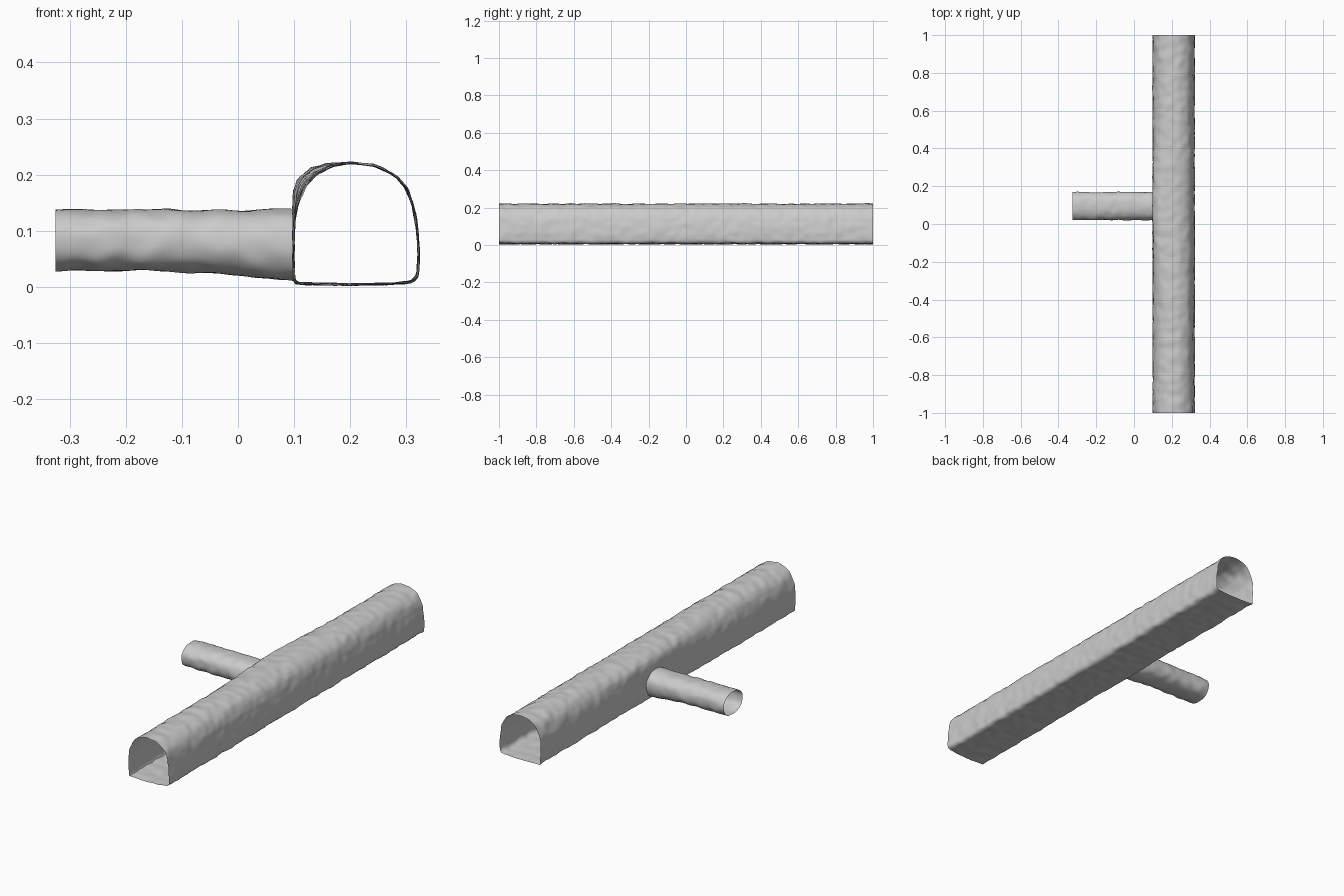
import bpy, bmesh, math
from mathutils import Vector, noise

if "Cube" in bpy.data.objects:
    bpy.data.objects.remove(bpy.data.objects["Cube"])


def rough(p, amp):
    # small rock-like offset
    return p + noise.noise_vector(p * 24) * amp


def resample(pts, n):
    # evenly spaced points round a closed profile
    pts = [Vector(p) for p in pts]
    segs = [(a, b, (b - a).length) for a, b in zip(pts, pts[1:] + pts[:1])]
    total, out = sum(s[2] for s in segs), []
    for i in range(n):
        d = total * i / n
        for a, b, length in segs:
            if d <= length:
                out.append(a.lerp(b, d / length))
                break
            d -= length
    return out


def loft(name, rings, keep=lambda vs: True):
    # open-ended skin through closed rings
    bm = bmesh.new()
    grid = [[bm.verts.new(p) for p in ring] for ring in rings]
    n = len(grid[0])
    for a, b in zip(grid, grid[1:]):
        for j in range(n):
            vs = (a[j], a[(j + 1) % n], b[(j + 1) % n], b[j])
            if keep(vs):
                bm.faces.new(vs)
    bmesh.ops.delete(bm, geom=[v for v in bm.verts if not v.link_faces], context='VERTS')
    bmesh.ops.recalc_face_normals(bm, faces=bm.faces)
    me = bpy.data.meshes.new(name)
    bm.to_mesh(me)
    bm.free()
    ob = bpy.data.objects.new(name, me)
    bpy.context.collection.objects.link(ob)
    bpy.context.view_layer.objects.active = ob
    ob.select_set(True)
    bpy.ops.object.shade_smooth_by_angle(angle=math.radians(50))
    ob.select_set(False)
    return ob


# Side passage outline: rounded oval whose floor drops towards the junction
def side_point(x, a):
    t = min(max((x + 0.325) / 0.425, 0), 1)
    low = 0.029 - 0.006 * t - 0.012 * max(0, (t - 0.6) / 0.4)
    high = 0.137
    c, s = math.cos(a), math.sin(a)
    e = 2 / 2.4
    y = 0.095 + 0.074 * math.copysign(abs(c) ** e, c)
    z = (low + high) / 2 + (high - low) / 2 * math.copysign(abs(s) ** e, s)
    return Vector((x, y, z))


def in_opening(v):
    p = v.co
    if p.x > 0.15:
        return False
    return (abs(p.y - 0.095) / 0.076) ** 2.4 + (abs(p.z - 0.074) / 0.066) ** 2.4 < 1


# Main tunnel: arched section, left shoulder fuller near the junction
right = [(0.20, 0.221), (0.24, 0.217), (0.265, 0.207), (0.285, 0.194), (0.30, 0.175),
         (0.312, 0.145), (0.319, 0.105), (0.322, 0.06), (0.320, 0.02), (0.311, 0.009),
         (0.27, 0.005), (0.20, 0.004), (0.14, 0.005), (0.10, 0.007), (0.0985, 0.06)]
plain = right + [(0.10, 0.12), (0.107, 0.15), (0.119, 0.178), (0.137, 0.199), (0.165, 0.215)]
full = right + [(0.099, 0.13), (0.099, 0.17), (0.107, 0.194), (0.129, 0.211), (0.16, 0.219)]
plain, full = resample(plain, 76), resample(full, 76)
rings = []
for i in range(181):
    y = -1 + 2 * i / 180
    w = math.exp(-((y - 0.1) / 0.3) ** 2)
    ring = []
    for a, b in zip(plain, full):
        q = a.lerp(b, w)
        p = rough(Vector((q.x, y, q.y)), 0.004)
        p.y = y
        p.z = max(p.z, 0)
        ring.append(p)
    rings.append(ring)
loft("main_tunnel", rings, lambda vs: not all(in_opening(v) for v in vs))

# Side tunnel, open at the far end and into the main tunnel
rings = []
for i in range(41):
    x = -0.325 + 0.425 * i / 40
    ring = []
    for j in range(44):
        p = rough(side_point(x, 2 * math.pi * j / 44), 0.004)
        p.x = x
        ring.append(p)
    rings.append(ring)
loft("side_tunnel", rings)
